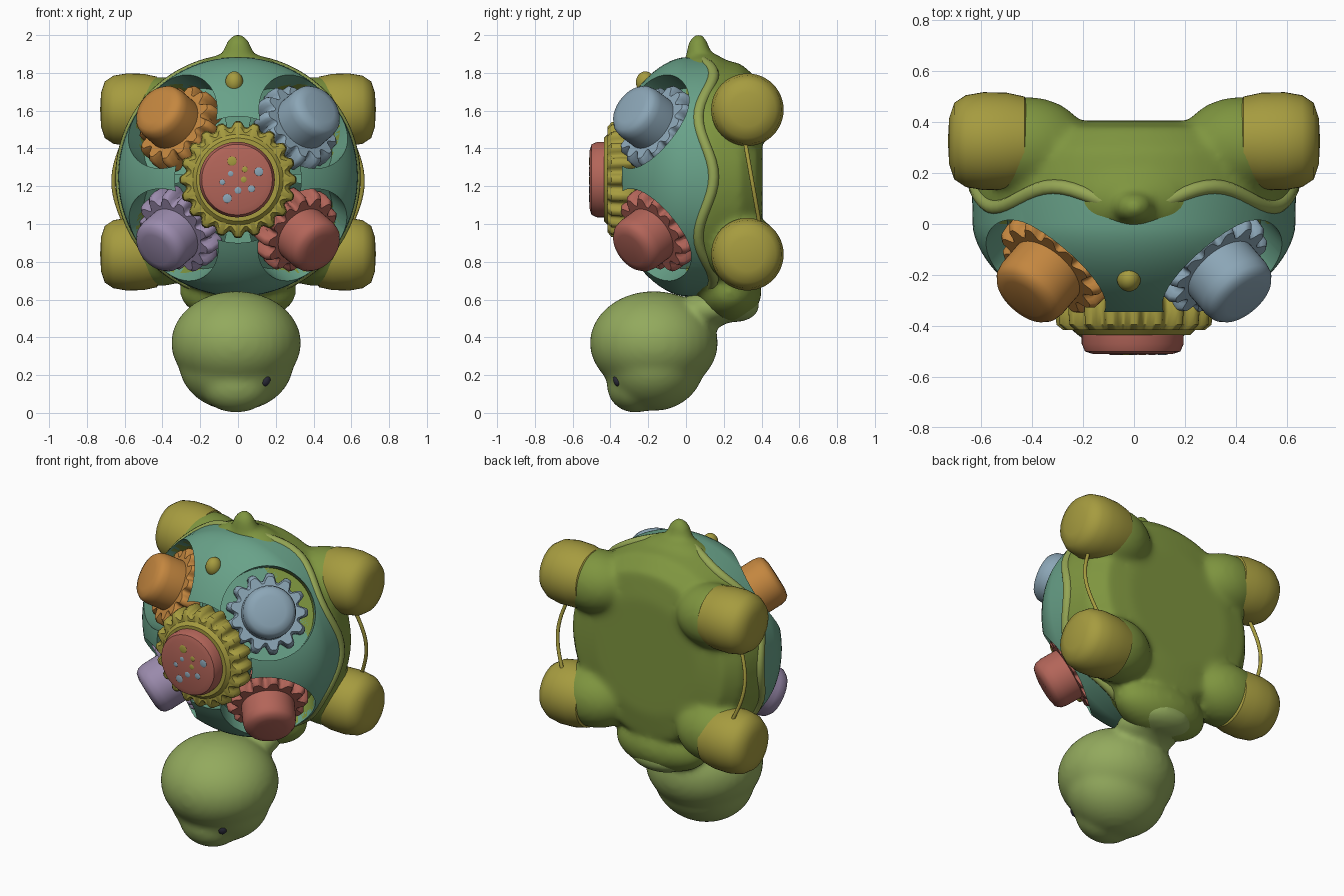
import bpy, bmesh, random
from math import sin, cos, pi
from mathutils import Vector, Matrix

if "Cube" in bpy.data.objects:
    bpy.data.objects.remove(bpy.data.objects["Cube"])

random.seed(4)
GREEN, HEAD, TEAL = (.21, .30, .05), (.29, .40, .11), (.14, .36, .25)
YELLOW, ORANGE, BLUE = (.38, .33, .05), (.55, .24, .05), (.26, .38, .47)
PURPLE, RED, DARK = (.33, .26, .42), (.45, .13, .10), (.03, .03, .05)
FRONT = (0, -1, 0)


def paint(o, color):
    key = "paint_%.2f_%.2f_%.2f" % color
    m = bpy.data.materials.get(key) or bpy.data.materials.new(key)
    m.diffuse_color = (*color, 1)
    m.use_nodes = True
    m.node_tree.nodes["Principled BSDF"].inputs["Base Color"].default_value = m.diffuse_color
    o.data.materials.clear()
    o.data.materials.append(m)


def activate(o):
    bpy.ops.object.select_all(action='DESELECT')
    o.select_set(True)
    bpy.context.view_layer.objects.active = o


def finish(o, color, angle=0.7):
    paint(o, color)
    activate(o)
    bpy.ops.object.shade_smooth_by_angle(angle=angle)
    return o


def from_bmesh(name, bm):
    bmesh.ops.recalc_face_normals(bm, faces=bm.faces)
    me = bpy.data.meshes.new(name)
    bm.to_mesh(me)
    bm.free()
    o = bpy.data.objects.new(name, me)
    bpy.context.collection.objects.link(o)
    return o


def add_lathe(bm, profile, loc, axis, seg=48, shape=lambda r, z, a: (r, z)):
    """Spin (radius, height) points around an axis; shape() may vary them by angle."""
    mat = Matrix.Translation(loc) @ Vector(axis).to_track_quat('Z', 'Y').to_matrix().to_4x4()
    rings = []
    for r, z in profile:
        if r == 0:
            rings.append([bm.verts.new(mat @ Vector((0, 0, z)))] * seg)
            continue
        ring = []
        for i in range(seg):
            a = 2 * pi * i / seg
            rr, zz = shape(r, z, a)
            ring.append(bm.verts.new(mat @ Vector((rr * cos(a), rr * sin(a), zz))))
        rings.append(ring)
    for p, q in zip(rings, rings[1:]):
        for i in range(seg):
            j = (i + 1) % seg
            bm.faces.new(dict.fromkeys((p[i], p[j], q[j], q[i])))


def lathe(name, profile, loc, axis, color, **kw):
    bm = bmesh.new()
    add_lathe(bm, profile, loc, axis, **kw)
    return finish(from_bmesh(name, bm), color)


def add_ball(bm, loc, size):
    m = Matrix.Translation(loc) @ Matrix.Diagonal((*size, 1))
    bmesh.ops.create_uvsphere(bm, u_segments=32, v_segments=20, radius=1, matrix=m)


def ball(name, loc, size, color):
    bm = bmesh.new()
    add_ball(bm, loc, size)
    return finish(from_bmesh(name, bm), color, 3)


def gear(name, loc, axis, R, h, teeth, depth, color):
    def tooth(r, z, a):
        c = max(-1, min(1, 1.4 * cos(teeth * a) + .25))
        return r * (1 - depth * (.5 - .5 * c)), z
    prof = [(0, 0), (R * .9, 0), (R * .98, .02), (R, h * .5), (R * .98, h - .02), (R * .9, h),
            (R * .6, h), (0, h)]
    return lathe(name, prof, loc, axis, color, seg=teeth * 10, shape=tooth)


def apply_mod(o, kind, **props):
    activate(o)
    m = o.modifiers.new(kind.lower(), kind)
    for k, v in props.items():
        setattr(m, k, v)
    bpy.ops.object.modifier_apply(modifier=m.name)


def blend(name, bm, color):
    """Fuse overlapping solids into one soft skin."""
    o = from_bmesh(name, bm)
    apply_mod(o, 'REMESH', mode='VOXEL', voxel_size=.018)
    apply_mod(o, 'SMOOTH', factor=.5, iterations=14)
    return finish(o, color, 3)


def tube(name, pts, radius, color, cyclic=False):
    cu = bpy.data.curves.new(name, 'CURVE')
    cu.dimensions = '3D'
    cu.bevel_depth, cu.bevel_resolution = radius, 3
    s = cu.splines.new('POLY')
    s.points.add(len(pts) - 1)
    for p, c in zip(s.points, pts):
        p.co = (*c, 1)
    s.use_cyclic_u = cyclic
    o = bpy.data.objects.new(name, cu)
    bpy.context.collection.objects.link(o)
    activate(o)
    bpy.ops.object.convert(target='MESH')
    return finish(bpy.context.object, color, 3)


# soft body: flat belly, legs, shoulder lump and tail
bm = bmesh.new()
add_lathe(bm, [(0, -.405), (.36, -.405), (.52, -.38), (.6, -.29), (.635, -.13), (.625, 0), (0, 0)],
          (0, 0, 1.25), FRONT)
for s in (-1, 1):
    for z in (1.59, .86):
        add_ball(bm, (s * .42, .31, z), (.24, .19, .19))
add_ball(bm, (0, .23, .64), (.31, .17, .16))
add_ball(bm, (0, .065, 1.89), (.08, .065, .12))
add_ball(bm, (0, .1, 1.84), (.2, .12, .065))
body = blend("body", bm, GREEN)
# head with snout and neck
bm = bmesh.new()
add_ball(bm, (-.01, -.17, .37), (.345, .34, .275))
add_ball(bm, (-.01, -.17, .265), (.305, .27, .255))
add_ball(bm, (-.01, -.27, .145), (.19, .15, .145))
add_ball(bm, (0, .12, .55), (.2, .15, .10))
add_ball(bm, (0, .26, .57), (.2, .13, .09))
blend("head", bm, HEAD)
ball("eye", (.14, -.36, .18), (.032, .026, .04), DARK)

# shell dome with a wavy lower edge
n = 2 / 1.75
dome = [(0, -.03), (.55, -.03), (.635, -1)]
dome += [(.633 * cos(t) ** n, .425 * sin(t) ** n) for t in [pi / 2 * i / 20 for i in range(20)]] + [(0, .425)]


def wave(a):
    return .085 + .04 * cos(6 * a)


shell = lathe("shell", dome, (0, 0, 1.25), FRONT, TEAL, seg=96,
              shape=lambda r, z, a: (r, -wave(a) if z == -1 else z))
tube("shell_rim", [(.62 * cos(a), wave(a) + .02, 1.25 + .62 * sin(a))
                   for a in [2 * pi * i / 96 for i in range(96)]], .03, (.3, .38, .09), True)

# four diagonal gears, each in a round niche
cutters = [lathe("well_cutter", [(0, 0), (.335, 0), (.335, .3), (0, .3)],
                 (0, -.275, 1.235), FRONT, TEAL, seg=64)]
for name, sx, sz, col in (("blue", 1, 1, BLUE), ("orange", -1, 1, ORANGE),
                          ("red", 1, -1, RED), ("purple", -1, -1, PURPLE)):
    d = Vector((sx * .56, -.65, sz * .48)).normalized()
    c = Vector((sx * .38, -.23, 1.24 + sz * .33))
    cutters.append(lathe(name + "_niche_cutter", [(0, 0), (.275, 0), (.275, .6), (0, .6)],
                         c - d * .19, d, TEAL, seg=48))
    gear(name + "_gear", c - d * .2, d, .24, .13, 13, .2, col)
    lathe(name + "_gear_cap", [(0, 0), (.155, 0), (.155, .12), (.148, .155), (.13, .178), (.09, .188), (0, .19)],
          c - d * .09, d, col)
for target, col in ((shell, TEAL), (body, GREEN)):
    for c in cutters:
        apply_mod(target, 'BOOLEAN', operation='DIFFERENCE', object=c, solver='EXACT')
    finish(target, col)
for c in cutters:
    bpy.data.objects.remove(c)

# big centre gear with a spotted button
gear("centre_gear", (0, -.27, 1.235), FRONT, .31, .145, 20, .1, YELLOW)
lathe("centre_collar", [(0, 0), (.25, 0), (.22, .03), (0, .03)], (0, -.405, 1.235), FRONT, YELLOW)
lathe("centre_button", [(0, 0), (.2, 0), (.2, .07), (.187, .1), (.155, .11), (0, .112)],
      (-.005, -.4, 1.235), FRONT, RED)
for i in range(9):
    a, r = 2.4 * i, .035 + .011 * i
    s = random.uniform(.014, .026)
    ball("button_spot", (-.005 + r * cos(a), -.51, 1.235 + r * sin(a)), (s, .004, s),
         BLUE if i % 3 else YELLOW)
ball("shell_knob", (-.02, -.215, 1.75), (.047, .05, .058), YELLOW)

# round feet and the cord joining each pair
for s, side in ((-1, "left"), (1, "right")):
    for z, end in ((1.605, "rear"), (.84, "front")):
        lathe(side + "_" + end + "_foot",
              [(0, 0), (.13, 0), (.175, .03), (.19, .1), (.192, .19), (.18, .26), (.15, .305), (.09, .325), (0, .33)],
              (s * .4, .325, z), (s, 0, 0), YELLOW)
    tube(side + "_cord", [(s * (.6 + .06 * sin(pi * t)), .31 + .08 * t, 1.45 - .45 * t)
                          for t in [i / 14 for i in range(15)]], .011, YELLOW)
